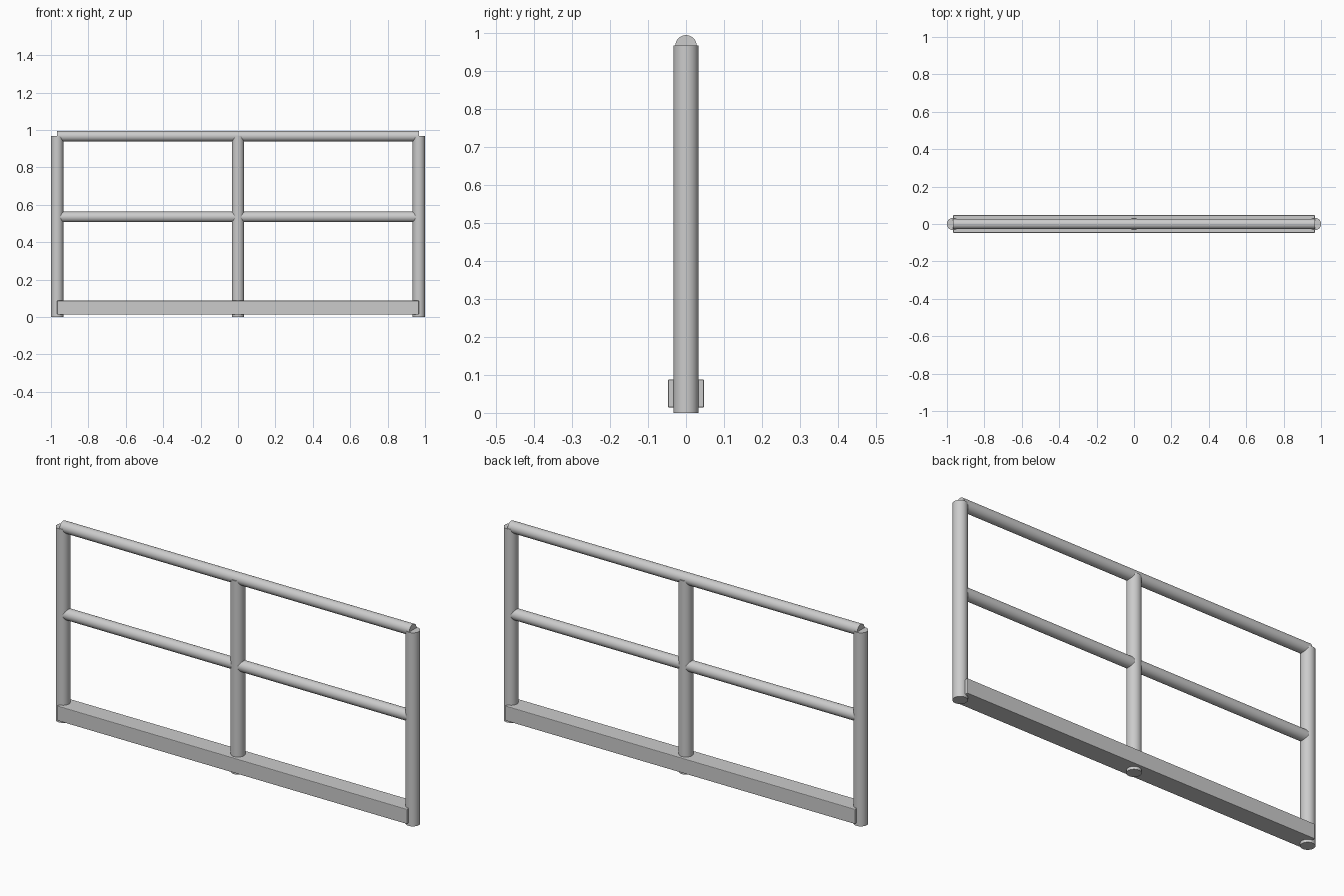
import bpy, math

if "Cube" in bpy.data.objects:
    bpy.data.objects.remove(bpy.data.objects["Cube"])

SPAN = 0.967      # distance from centre to end post axis
POST_R = 0.033
RAIL_R = 0.028


def smooth(obj):
    bpy.ops.object.select_all(action='DESELECT')
    obj.select_set(True)
    bpy.context.view_layer.objects.active = obj
    bpy.ops.object.shade_smooth_by_angle(angle=math.radians(35))


def tube(name, radius, length, loc, along_x=False):
    rot = (0, math.pi / 2, 0) if along_x else (0, 0, 0)
    bpy.ops.mesh.primitive_cylinder_add(vertices=48, radius=radius, depth=length,
                                        location=loc, rotation=rot)
    obj = bpy.context.object
    obj.name = name
    smooth(obj)
    return obj


# Upright posts
for name, x in (("left_post", -SPAN), ("middle_post", 0), ("right_post", SPAN)):
    tube(name, POST_R, 0.967, (x, 0, 0.967 / 2))

# Horizontal rails running between the end post axes
for name, z in (("top_rail", 0.967), ("middle_rail", 0.535)):
    tube(name, RAIL_R, 2 * SPAN, (0, 0, z), along_x=True)

# Toe board along the bottom, with slightly softened long edges
bpy.ops.mesh.primitive_cube_add(size=1, location=(0, 0, 0.051))
board = bpy.context.object
board.name = "toe_board"
board.scale = (2 * SPAN, 0.095, 0.074)
bpy.ops.object.transform_apply(location=False, rotation=False, scale=True)
bevel = board.modifiers.new("edge_bevel", 'BEVEL')
bevel.width = 0.003
bevel.segments = 2
